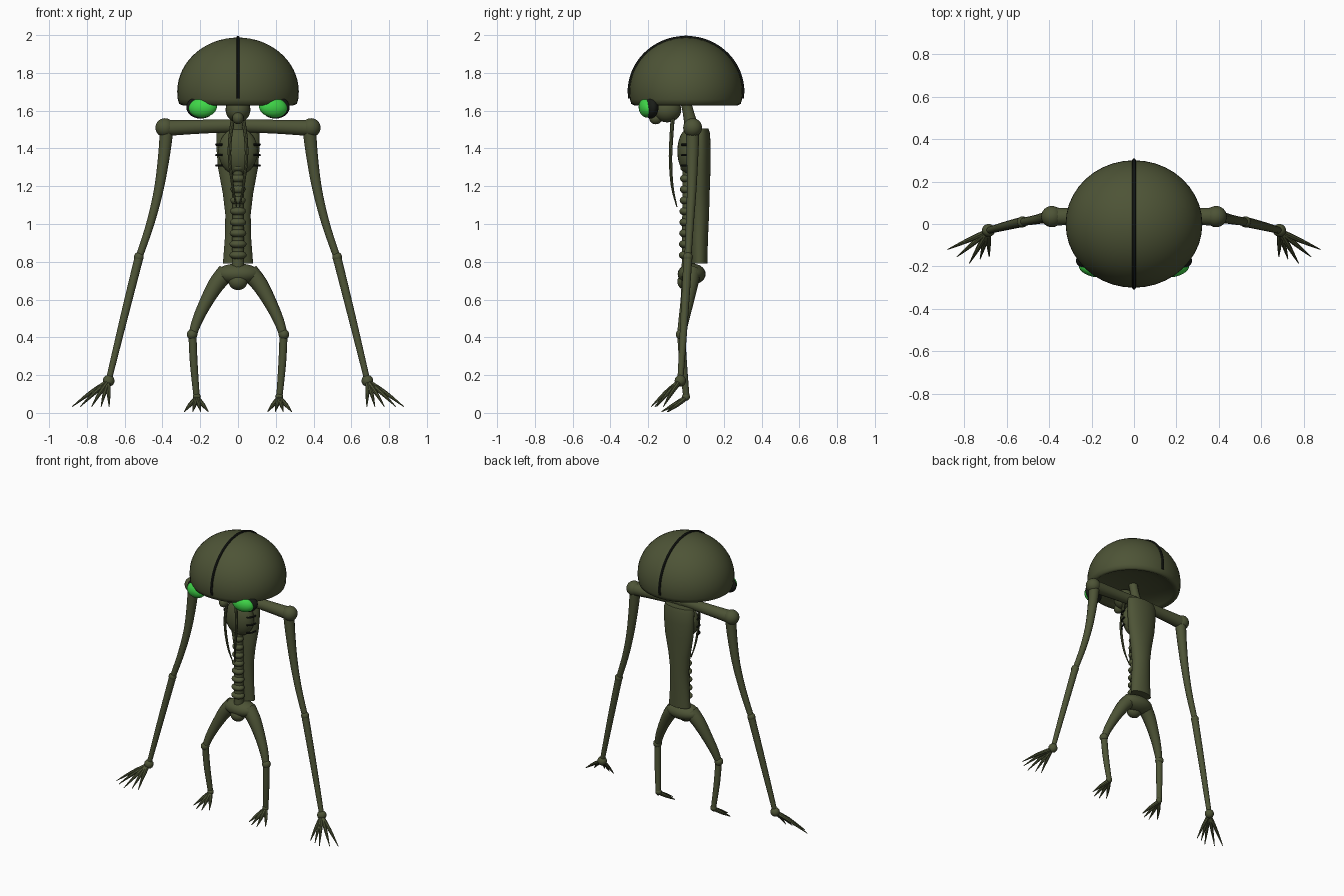
import bpy, bmesh, math
from mathutils import Vector


def material(name, rgb):
    m = bpy.data.materials.new(name)
    m.diffuse_color = (*rgb, 1)
    return m


SKIN = material("olive skin", (0.075, 0.088, 0.037))
DARK = material("dark trim", (0.010, 0.012, 0.009))
GREEN = material("bright green", (0.05, 0.68, 0.065))


def finish(name, bm, mat, angle=40):
    bmesh.ops.recalc_face_normals(bm, faces=bm.faces)
    me = bpy.data.meshes.new(name)
    bm.to_mesh(me)
    bm.free()
    ob = bpy.data.objects.new(name, me)
    bpy.context.collection.objects.link(ob)
    me.materials.append(mat)
    bpy.ops.object.select_all(action='DESELECT')
    ob.select_set(True)
    bpy.context.view_layer.objects.active = ob
    bpy.ops.object.shade_smooth_by_angle(angle=math.radians(angle))
    return ob


def ball(name, loc, size, mat=SKIN, rot=(0, 0, 0)):
    bm = bmesh.new()
    bmesh.ops.create_uvsphere(bm, u_segments=24, v_segments=14, radius=1)
    ob = finish(name, bm, mat)
    ob.location, ob.scale, ob.rotation_euler = loc, size, rot
    return ob


def loft(name, rings, mat=SKIN, angle=40):
    """Skin a list of vertex-position rings and cap both ends."""
    bm = bmesh.new()
    vs = [[bm.verts.new(p) for p in r] for r in rings]
    n = len(vs[0])
    for a, b in zip(vs, vs[1:]):
        for i in range(n):
            bm.faces.new((a[i], a[(i + 1) % n], b[(i + 1) % n], b[i]))
    bm.faces.new(vs[0])
    bm.faces.new(vs[-1])
    return finish(name, bm, mat, angle)


def ellipse(cx, cy, z, rx, ry, n=32):
    return [(cx + rx * math.cos(2 * math.pi * i / n),
             cy + ry * math.sin(2 * math.pi * i / n), z) for i in range(n)]


def tube(name, pts, mat=SKIN, steps=6, sides=12):
    """Tapered tube through (x, y, z, radius) points, smoothed by a spline."""
    P = [Vector(p) for p in pts]
    path = []
    for i in range(len(P) - 1):
        a, b, c, d = P[max(i - 1, 0)], P[i], P[i + 1], P[min(i + 2, len(P) - 1)]
        for k in range(steps):
            t = k / steps
            path.append(0.5 * (2 * b + (c - a) * t + (2 * a - 5 * b + 4 * c - d) * t * t
                               + (3 * b - a - 3 * c + d) * t ** 3))
    path.append(P[-1])
    rings, side = [], None
    for i, p in enumerate(path):
        d = (path[min(i + 1, len(path) - 1)] - path[max(i - 1, 0)]).to_3d().normalized()
        if side is None:
            side = d.orthogonal().normalized()
        side = (side - d * side.dot(d)).normalized()
        up = d.cross(side)
        rings.append([p.to_3d() + p.w * (side * math.cos(2 * math.pi * j / sides)
                                         + up * math.sin(2 * math.pi * j / sides))
                      for j in range(sides)])
    return loft(name, rings, mat)


# head dome with a shallow hollow underneath
arc = [(math.cos(a), 1.70 + 0.287 * math.sin(a))
       for a in [math.radians(d) for d in range(0, 88, 6)]]
profile = [(0.10, 1.675), (0.60, 1.665), (0.84, 1.64), (0.91, 1.628),
           (0.965, 1.635), (0.99, 1.66)] + arc + [(0.02, 1.987)]
loft("head_dome", [ellipse(0, 0, z, 0.322 * r, 0.30 * r, 40) for r, z in profile], SKIN, 60)

# dark ridge over the head from front to back
half = [(0.99, 1.665)] + arc
line = [(-r * 0.30, z) for r, z in half] + [(0, 1.988)] + [(r * 0.30, z) for r, z in half[::-1]]
tube("head_ridge", [(0, y, z, 0.009) for y, z in line], DARK, steps=2, sides=8)

# face and neck
ball("face", (0, -0.10, 1.605), (0.066, 0.075, 0.067))
ball("mouth", (0, -0.16, 1.56), (0.03, 0.035, 0.032))
tube("neck", [(0, -0.01, 1.68, 0.03), (0, 0.01, 1.60, 0.03), (0, 0.035, 1.49, 0.04)])

# torso: back shell, chest, spine
sections = [(0.79, 0.071, 0.080, 0.042), (0.92, 0.070, 0.070, 0.046),
            (1.05, 0.072, 0.067, 0.050), (1.16, 0.073, 0.080, 0.052),
            (1.30, 0.076, 0.106, 0.054), (1.40, 0.078, 0.114, 0.053),
            (1.48, 0.077, 0.115, 0.050), (1.505, 0.075, 0.108, 0.044)]
loft("back_shell", [ellipse(0, y, z, rx, ry) for z, y, rx, ry in sections])
ball("chest", (0, 0.02, 1.385), (0.105, 0.066, 0.125))
tube("spine_core", [(0, 0.01, 0.76, 0.034), (0, 0.01, 1.30, 0.028)])
for i in range(9):
    s = 1 - 0.025 * i
    ball("vertebra", (0, 0, 0.835 + 0.058 * i), (0.046 * s, 0.038 * s, 0.024))

# pelvis
ball("pelvis", (0, 0.03, 0.735), (0.12, 0.074, 0.056))
ball("pelvis_front", (0, 0.0, 0.695), (0.05, 0.046, 0.045))

# shoulder bar
tube("shoulder_bar", [(-0.385, 0.035, 1.508, 0.044), (-0.2, 0.035, 1.515, 0.038),
                      (0, 0.035, 1.52, 0.036), (0.2, 0.035, 1.515, 0.038),
                      (0.385, 0.035, 1.508, 0.044)])

for s, side in ((-1, "left"), (1, "right")):
    # eyes in dark sockets
    ball(side + "_eye_socket", (s * 0.198, -0.187, 1.618), (0.078, 0.038, 0.060), DARK,
         (0, 0, s * 0.25))
    ball(side + "_eye", (s * 0.186, -0.207, 1.617), (0.076, 0.042, 0.053), GREEN,
         (0, s * 0.12, s * 0.2))

    # hanging tendril
    tube(side + "_tendril", [(s * 0.025, -0.07, 1.57, 0.011), (s * 0.042, -0.078, 1.45, 0.010),
                             (s * 0.044, -0.082, 1.34, 0.009), (s * 0.028, -0.073, 1.20, 0.007),
                             (s * 0.008, -0.048, 1.09, 0.003)], sides=8)

    # ribs
    for z in (1.31, 1.365, 1.42):
        tube(side + "_rib", [(s * 0.085, -0.022, z, 0.006), (s * 0.108, 0.0, z, 0.006),
                             (s * 0.115, 0.035, z, 0.006)], DARK, 3, 8)

    # arm
    ball(side + "_shoulder", (s * 0.387, 0.035, 1.51), (0.05, 0.05, 0.05))
    tube(side + "_upper_arm", [(s * 0.378, 0.035, 1.50, 0.037), (s * 0.392, 0.034, 1.36, 0.032),
                               (s * 0.42, 0.03, 1.18, 0.026), (s * 0.465, 0.02, 1.0, 0.022),
                               (s * 0.525, 0.01, 0.82, 0.019)])
    ball(side + "_elbow", (s * 0.525, 0.01, 0.825), (0.026, 0.026, 0.026))
    tube(side + "_forearm", [(s * 0.525, 0.01, 0.82, 0.024), (s * 0.60, -0.008, 0.52, 0.021),
                             (s * 0.685, -0.03, 0.17, 0.016)])
    ball(side + "_wrist", (s * 0.685, -0.03, 0.17), (0.031, 0.03, 0.031))
    for x, y in ((0.878, -0.12), (0.835, -0.155), (0.775, -0.185), (0.725, -0.165), (0.682, -0.155)):
        tube(side + "_finger", [(s * 0.688, -0.035, 0.165, 0.014),
                                (s * (0.688 + x) / 2, (y - 0.035) / 2, 0.105, 0.011),
                                (s * x, y, 0.033, 0.002)], steps=3, sides=8)

    # leg
    tube(side + "_thigh", [(s * 0.06, 0.03, 0.745, 0.050), (s * 0.115, 0.02, 0.68, 0.044),
                           (s * 0.17, 0.005, 0.585, 0.035), (s * 0.215, -0.012, 0.49, 0.028),
                           (s * 0.24, -0.025, 0.415, 0.022)])
    ball(side + "_knee", (s * 0.243, -0.025, 0.415), (0.028, 0.029, 0.028))
    tube(side + "_shin", [(s * 0.241, -0.025, 0.41, 0.022), (s * 0.234, -0.015, 0.26, 0.021),
                          (s * 0.219, 0.002, 0.085, 0.017)])
    ball(side + "_ankle", (s * 0.218, 0.0, 0.085), (0.021, 0.021, 0.021))
    for x, y in ((0.285, -0.095), (0.24, -0.13), (0.197, -0.13), (0.157, -0.10)):
        tube(side + "_toe", [(s * 0.218, 0.0, 0.08, 0.014),
                             (s * (0.218 * 0.45 + x * 0.55), y * 0.5, 0.042, 0.011),
                             (s * x, y, 0.006, 0.002)], steps=3, sides=8)
